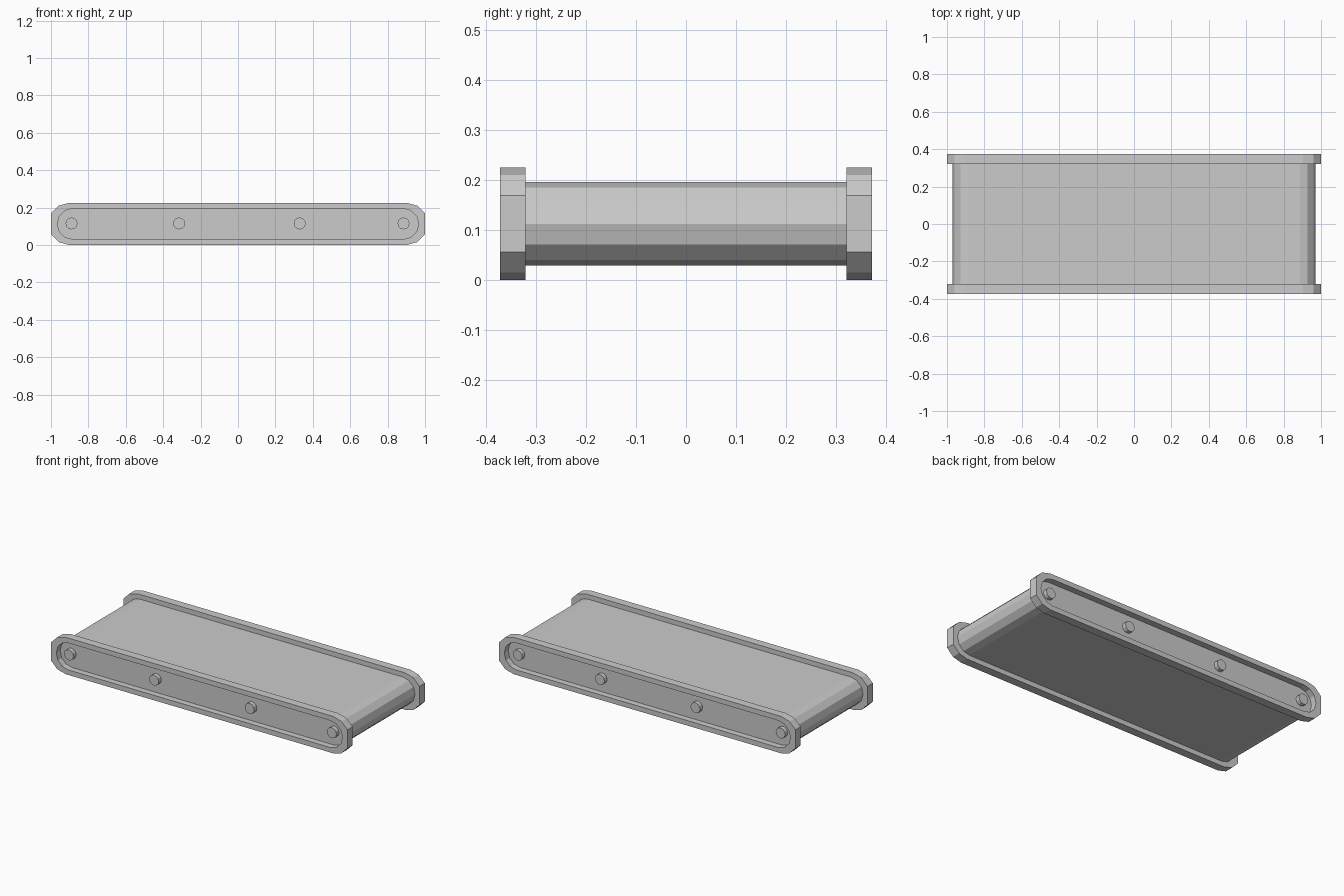
import bpy, bmesh, math

cube = bpy.data.objects.get("Cube")
if cube:
    bpy.data.objects.remove(cube, do_unlink=True)

MID_Z = 0.1125
SEGMENTS = 6

grey = bpy.data.materials.new("light_grey")
grey.use_nodes = True
grey.diffuse_color = (0.6, 0.6, 0.6, 1)
grey.node_tree.nodes["Principled BSDF"].inputs["Base Color"].default_value = grey.diffuse_color


def capsule(half_length, radius, blunt=False):
    """Long rounded outline in x and z; blunt ends finish in a vertical flat."""
    limit = math.cos(math.radians(30)) if blunt else 1
    centre = half_length - radius * limit
    points = []
    for side in (1, -1):
        for i in range(SEGMENTS + 1):
            a = math.pi * (i / SEGMENTS - 0.5)
            points.append((side * (centre + radius * min(math.cos(a), limit)),
                           MID_Z + side * radius * math.sin(a)))
    return points


def finish(name, bm):
    bmesh.ops.recalc_face_normals(bm, faces=bm.faces)
    mesh = bpy.data.meshes.new(name)
    bm.to_mesh(mesh)
    bm.free()
    mesh.materials.append(grey)
    obj = bpy.data.objects.new(name, mesh)
    bpy.context.collection.objects.link(obj)
    return obj


def loft(bm, loops, closed=False):
    """Joins outlines, given as (points, y), with quads; caps open ends."""
    rings = [[bm.verts.new((x, y, z)) for x, z in pts] for pts, y in loops]
    pairs = list(zip(rings, rings[1:]))
    if closed:
        pairs.append((rings[-1], rings[0]))
    else:
        bm.faces.new(rings[0])
        bm.faces.new(rings[-1])
    for a, b in pairs:
        for i in range(len(a)):
            j = (i + 1) % len(a)
            bm.faces.new((a[i], a[j], b[j], b[i]))


# Belt body, whose ends form the recessed side panels
bm = bmesh.new()
belt = capsule(0.97, 0.0835)
loft(bm, [(belt, -0.335), (belt, 0.335)])
finish("belt", bm)

# Raised rims and bolts on both sides
outer = capsule(1.0, MID_Z, blunt=True)
inner = capsule(0.966, 0.082)
for side, label in ((-1, "front"), (1, "back")):
    bm = bmesh.new()
    y0, y1 = side * 0.322, side * 0.373
    loft(bm, [(outer, y0), (outer, y1), (inner, y1), (inner, y0)], closed=True)
    finish(label + "_rail", bm)

    for n, x in enumerate((-0.89, -0.315, 0.33, 0.885), 1):
        bm = bmesh.new()
        bmesh.ops.create_cone(bm, cap_ends=True, segments=12,
                              radius1=0.032, radius2=0.032, depth=0.035)
        bolt = finish(f"{label}_bolt_{n}", bm)
        bolt.rotation_euler.x = math.pi / 2
        bolt.location = (x, side * 0.343, 0.115)
